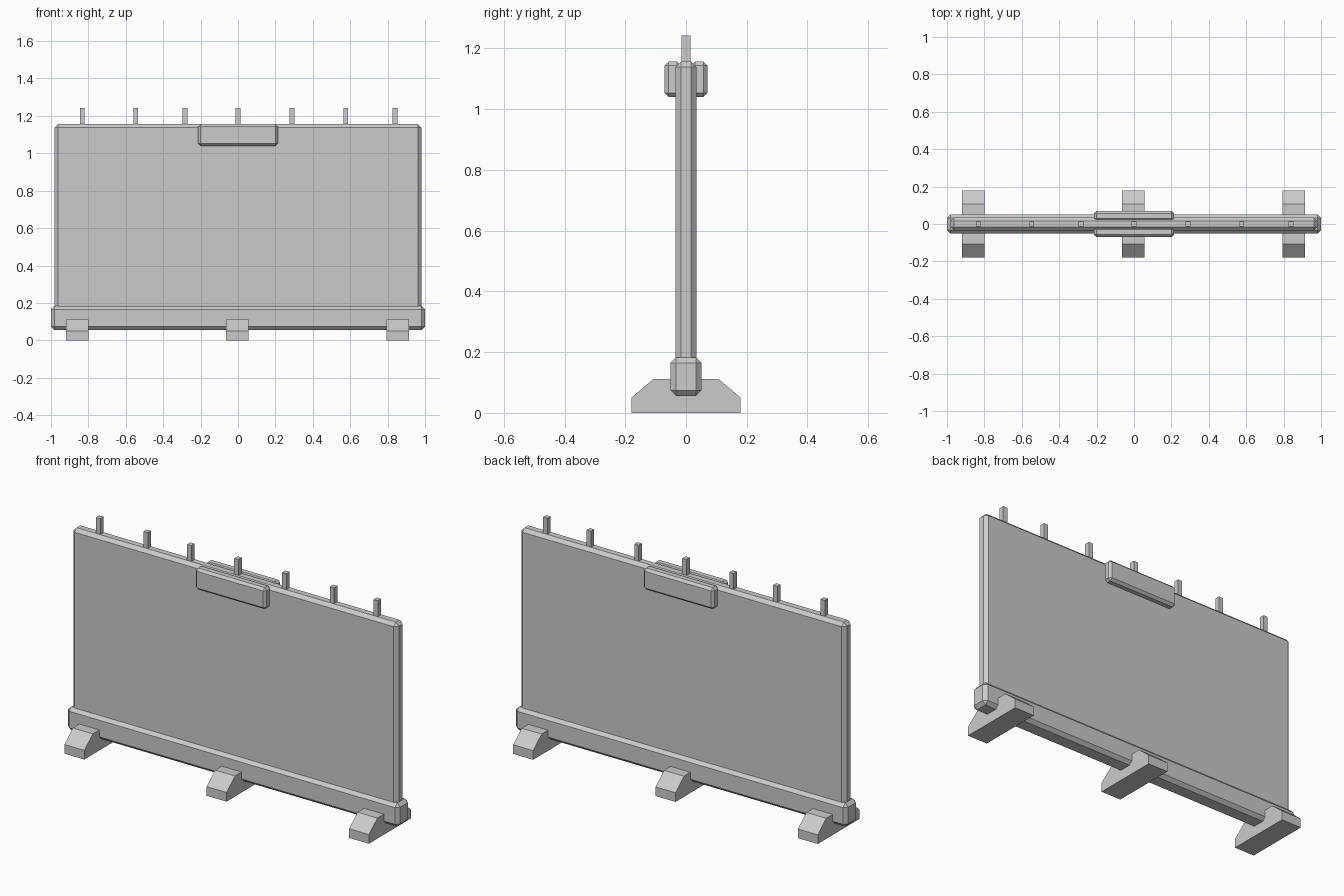
import bpy
import bmesh

cube = bpy.data.objects.get("Cube")
if cube:
    bpy.data.objects.remove(cube, do_unlink=True)

# Single plain grey
grey = bpy.data.materials.new("plain_grey")
grey.use_nodes = True
colour = (0.6, 0.6, 0.6, 1)
grey.diffuse_color = colour
grey.node_tree.nodes["Principled BSDF"].inputs["Base Color"].default_value = colour


def add_object(name, bm):
    bmesh.ops.recalc_face_normals(bm, faces=bm.faces)
    mesh = bpy.data.meshes.new(name)
    bm.to_mesh(mesh)
    bm.free()
    mesh.materials.append(grey)
    obj = bpy.data.objects.new(name, mesh)
    bpy.context.scene.collection.objects.link(obj)
    return obj


def box(name, low, high, chamfer=0):
    """Box between two corners, with optional flat chamfers."""
    bm = bmesh.new()
    bmesh.ops.create_cube(bm, size=1)
    for v in bm.verts:
        v.co = [(a + b) / 2 + c * (b - a) for a, b, c in zip(low, high, v.co)]
    if chamfer:
        bmesh.ops.bevel(bm, geom=bm.edges[:], offset=chamfer, segments=1,
                        affect='EDGES', clamp_overlap=True)
    return add_object(name, bm)


def foot(name, x, half_width=0.06):
    """Foot with sloped ends, extruded along x."""
    half = [(0.18, 0), (0.18, 0.05), (0.107, 0.112)]
    profile = half + [(-y, z) for y, z in reversed(half)]
    bm = bmesh.new()
    face = bm.faces.new([bm.verts.new((x - half_width, y, z)) for y, z in profile])
    side = bmesh.ops.extrude_face_region(bm, geom=[face])["geom"]
    for v in side:
        if isinstance(v, bmesh.types.BMVert):
            v.co.x += 2 * half_width
    return add_object(name, bm)


# Upright panel and the rail it stands in
box("panel", (-0.98, -0.034, 0.1), (0.98, 0.034, 1.157), 0.018)
box("bottom_rail", (-1, -0.051, 0.056), (1, 0.051, 0.183), 0.018)

# Raised plates at the top, front and back
box("front_plate", (-0.213, -0.07, 1.04), (0.213, -0.017, 1.157), 0.013)
box("back_plate", (-0.213, 0.017, 1.04), (0.213, 0.07, 1.157), 0.013)

# Pegs along the top edge
for i, x in enumerate((-0.833, -0.547, -0.284, 0, 0.289, 0.576, 0.839)):
    box(f"top_peg_{i + 1}", (x - 0.013, -0.014, 1.13), (x + 0.013, 0.014, 1.243))

# Feet
for side, x in (("right", -0.86), ("middle", -0.003), ("left", 0.855)):
    foot(f"{side}_foot", x)
